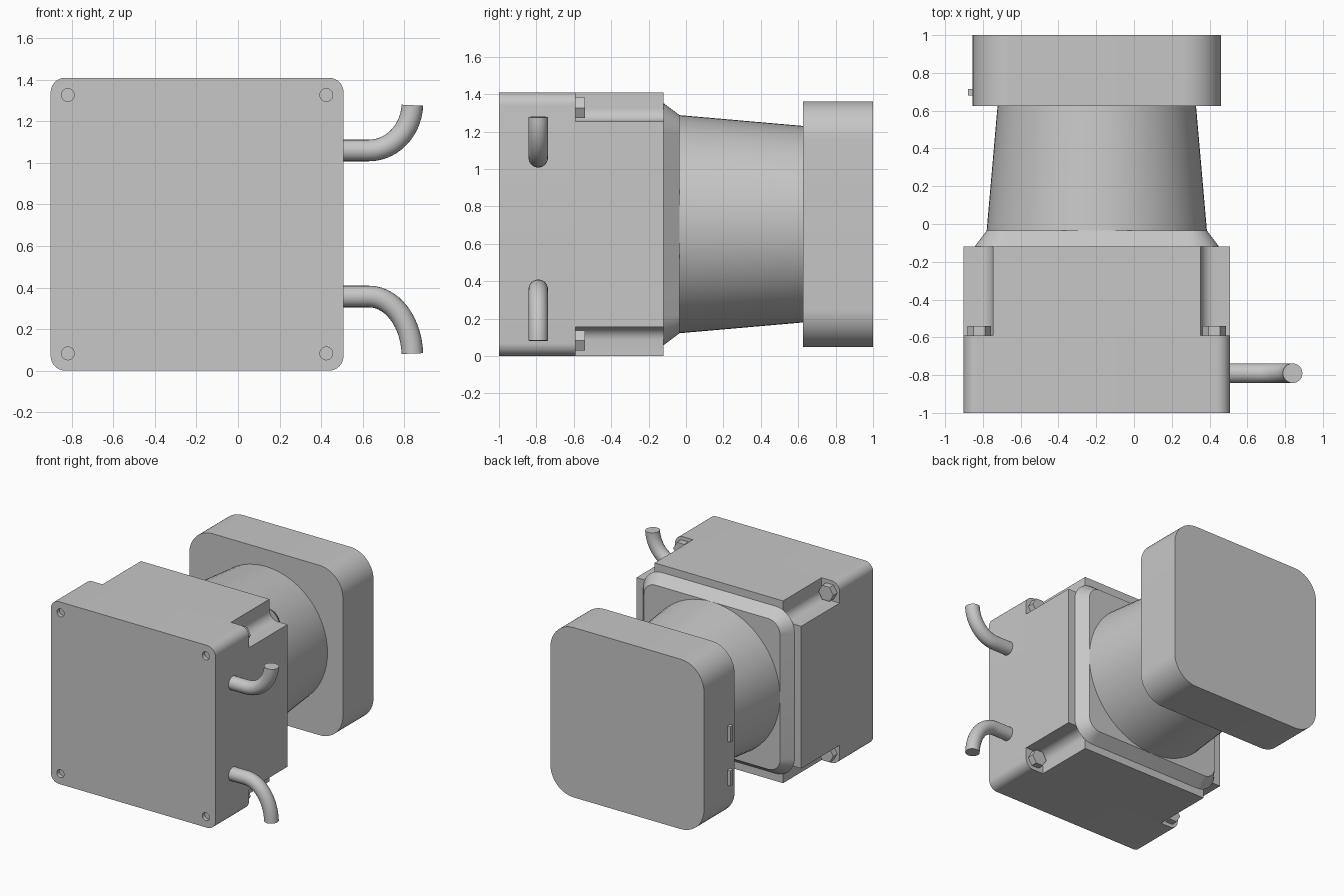
import bpy, bmesh
from math import sin, cos, pi, radians
from mathutils import Vector

if "Cube" in bpy.data.objects:
    bpy.data.objects.remove(bpy.data.objects["Cube"], do_unlink=True)

CX, CZ = -0.197, 0.705      # axis shared by housing, neck and head
HALF = 0.705                # half width of the housing
BOLT = 0.622                # bolt offset from the axis

grey = bpy.data.materials.new("plain_grey")
grey.use_nodes = True
COLOUR = (0.57, 0.57, 0.57, 1)
grey.diffuse_color = COLOUR
grey.node_tree.nodes["Principled BSDF"].inputs["Base Color"].default_value = COLOUR


def loft(name, rings, start_cap=True, end_cap=True):
    """Skin a series of closed rings into one object."""
    bm = bmesh.new()
    loops = [[bm.verts.new(p) for p in ring] for ring in rings]
    n = len(loops[0])
    for a, b in zip(loops, loops[1:]):
        for i in range(n):
            j = (i + 1) % n
            bm.faces.new((a[i], a[j], b[j], b[i]))
    if start_cap:
        bm.faces.new(loops[0][::-1])
    if end_cap:
        bm.faces.new(loops[-1])
    bmesh.ops.recalc_face_normals(bm, faces=bm.faces)
    mesh = bpy.data.meshes.new(name)
    bm.to_mesh(mesh)
    bm.free()
    mesh.materials.append(grey)
    obj = bpy.data.objects.new(name, mesh)
    bpy.context.collection.objects.link(obj)
    return obj


def smooth(obj):
    bpy.ops.object.select_all(action='DESELECT')
    obj.select_set(True)
    bpy.context.view_layer.objects.active = obj
    bpy.ops.object.shade_smooth_by_angle(angle=radians(30))


def at(y, outline, cx=CX, cz=CZ):
    return [Vector((cx + u, y, cz + v)) for u, v in outline]


def circle(r, n=64):
    return [(r * cos(2 * pi * i / n), r * sin(2 * pi * i / n)) for i in range(n)]


def rounded_rect(hw, hh, r, seg=10):
    pts = []
    for k, (sx, sz) in enumerate([(1, 1), (-1, 1), (-1, -1), (1, -1)]):
        for i in range(seg + 1):
            t = (k + i / seg) * pi / 2
            pts.append((sx * (hw - r) + r * cos(t), sz * (hh - r) + r * sin(t)))
    return pts


def notched_square(h, w, r, seg=8):
    """Square with its corners cut away, the inner corners filleted."""
    quarter = [(h, h - w)]
    for i in range(seg + 1):
        t = -pi / 2 - i / seg * pi / 2
        quarter.append((h - w + r + r * cos(t), h - w + r + r * sin(t)))
    quarter.append((h - w, h))
    pts = []
    for k in range(4):
        c, s = round(cos(k * pi / 2)), round(sin(k * pi / 2))
        pts += [(c * u - s * v, s * u + c * v) for u, v in quarter]
    return pts


# Housing: rounded front plate and notched rear block
plate_shape = rounded_rect(HALF, HALF, 0.07)
plate = loft("front_plate", [at(-1, plate_shape), at(-0.59, plate_shape)])
block_shape = notched_square(HALF, 0.155, 0.07)
loft("rear_block", [at(-0.59, block_shape), at(-0.12, block_shape)], start_cap=False)

# Shallow screw holes in the plate, with hexagonal bolt heads behind
for sx, side in ((-1, "right"), (1, "left")):
    for sz, level in ((-1, "lower"), (1, "upper")):
        pos = (CX + sx * BOLT, CZ + sz * BOLT)
        cutter = loft("hole_cutter", [at(y, circle(0.031, 24), *pos) for y in (-1.05, -0.97)])
        cutter.hide_render = True
        mod = plate.modifiers.new("hole", 'BOOLEAN')
        mod.operation = 'DIFFERENCE'
        mod.solver = 'EXACT'
        mod.object = cutter
        bpy.context.view_layer.objects.active = plate
        bpy.ops.object.modifier_apply(modifier=mod.name)
        bpy.data.objects.remove(cutter, do_unlink=True)
        loft(f"bolt_head_{level}_{side}",
             [at(y, circle(0.063, 6), *pos) for y in (-0.6, -0.54)])
smooth(plate)
smooth(bpy.data.objects["rear_block"])

# Tapered flange, conical neck and rounded head
smooth(loft("flange", [at(-0.12, rounded_rect(0.647, 0.647, 0.16)),
                       at(-0.035, rounded_rect(0.583, 0.583, 0.1))]))
smooth(loft("neck", [at(-0.035, circle(0.583)), at(0.63, circle(0.525))]))
head_shape = rounded_rect(0.657, 0.657, 0.2, 14)
smooth(loft("head", [at(0.625, head_shape), at(1, head_shape)]))

# Small tabs on the side of the head
for z, level in ((0.73, "upper"), (0.39, "lower")):
    tab = [(y, z + v) for y, v in
           ((0.68, -0.06), (0.715, -0.06), (0.715, 0.06), (0.68, 0.06))]
    loft(f"head_tab_{level}", [[Vector((x, *p)) for p in tab] for x in (-0.84, -0.88)])


# Bent cable tubes
def tube(name, z0, rise, r=0.052):
    rings = []
    path = [(0.49, z0, 0)]
    for i in range(15):
        t = radians(87) * i / 14
        path.append((0.63 + 0.21 * sin(t), z0 + rise * (1 - cos(t)), t))
    for x, z, t in path:
        dx, dz = 0.21 * cos(t), rise * sin(t)
        tangent = Vector((dx, 0, dz)).normalized()
        normal = Vector((-tangent.z, 0, tangent.x))
        centre = Vector((x, -0.79, z))
        rings.append([centre + normal * u + Vector((0, v, 0)) for u, v in circle(r, 24)])
    smooth(loft(name, rings))


tube("upper_cable", 1.06, 0.23)
tube("lower_cable", 0.357, -0.29)
